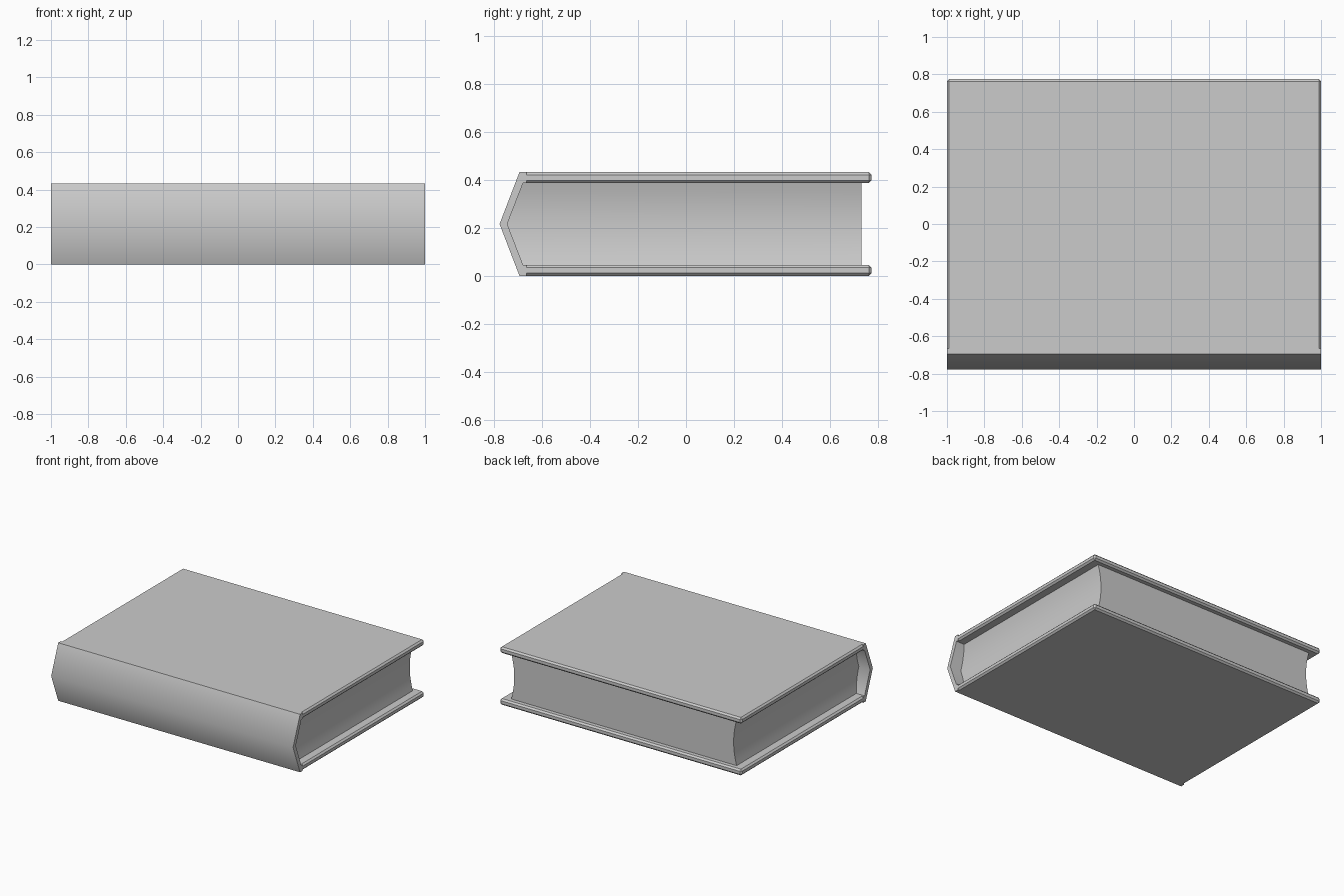
import bpy, bmesh, math

if "Cube" in bpy.data.objects:
    bpy.data.objects.remove(bpy.data.objects["Cube"])

H, T = 0.433, 0.046          # book thickness, cover board thickness
HINGE, FORE = -0.665, 0.775  # where boards meet the spine, and their free edge


def finish(name, bm, angle=None):
    bmesh.ops.recalc_face_normals(bm, faces=bm.faces)
    mesh = bpy.data.meshes.new(name)
    bm.to_mesh(mesh)
    bm.free()
    ob = bpy.data.objects.new(name, mesh)
    bpy.context.collection.objects.link(ob)
    if angle:
        bpy.ops.object.select_all(action='DESELECT')
        ob.select_set(True)
        bpy.context.view_layer.objects.active = ob
        bpy.ops.object.shade_smooth_by_angle(angle=math.radians(angle))
    return ob


# Cover boards: slabs chamfered everywhere except at the hinge
def cover(name, z0):
    bm = bmesh.new()
    bmesh.ops.create_cube(bm, size=1)
    for v in bm.verts:
        v.co = (v.co.x * 2, FORE if v.co.y > 0 else HINGE,
                z0 + (v.co.z + 0.5) * T)
    edges = [e for e in bm.edges if max(v.co.y for v in e.verts) > 0]
    bmesh.ops.bevel(bm, geom=edges, offset=0.012, segments=1,
                    affect='EDGES', clamp_overlap=True)
    finish(name, bm)


cover("bottom_cover", 0)
cover("top_cover", H - T)

# Spine: pointed profile with short flanges, extruded along x
half = [(HINGE, 0), (-0.695, 0), (-0.778, H / 2)]
inner = [(HINGE, T), (-0.68, T), (-0.746, H / 2)]


def mirrored(pts):
    return pts + [(y, H - z) for y, z in reversed(pts[:-1])]


profile = mirrored(half) + mirrored(inner)[::-1]
bm = bmesh.new()
face = bm.faces.new([bm.verts.new((-1, y, z)) for y, z in profile])
res = bmesh.ops.extrude_face_region(bm, geom=[face], use_keep_orig=True)
for v in res["geom"]:
    if isinstance(v, bmesh.types.BMVert):
        v.co.x = 1
finish("spine", bm, 50)

# Page block: stacked rings, hollowed at both ends, pointed into the spine
bm = bmesh.new()
rings = []
STEPS = 10
for i in range(STEPS + 1):
    t = 2 * i / STEPS - 1
    z = T + (H - 2 * T) * i / STEPS
    w = 0.907 + 0.025 * t * t
    front = -0.68 - 0.066 * (1 - abs(t))
    rings.append([bm.verts.new(c) for c in
                  ((-w, front, z), (w, front, z), (w, 0.733, z), (-w, 0.733, z))])
for a, b in zip(rings, rings[1:]):
    for k in range(4):
        j = (k + 1) % 4
        bm.faces.new((a[k], a[j], b[j], b[k]))
bm.faces.new(rings[0])
bm.faces.new(rings[-1])
finish("pages", bm, 30)
